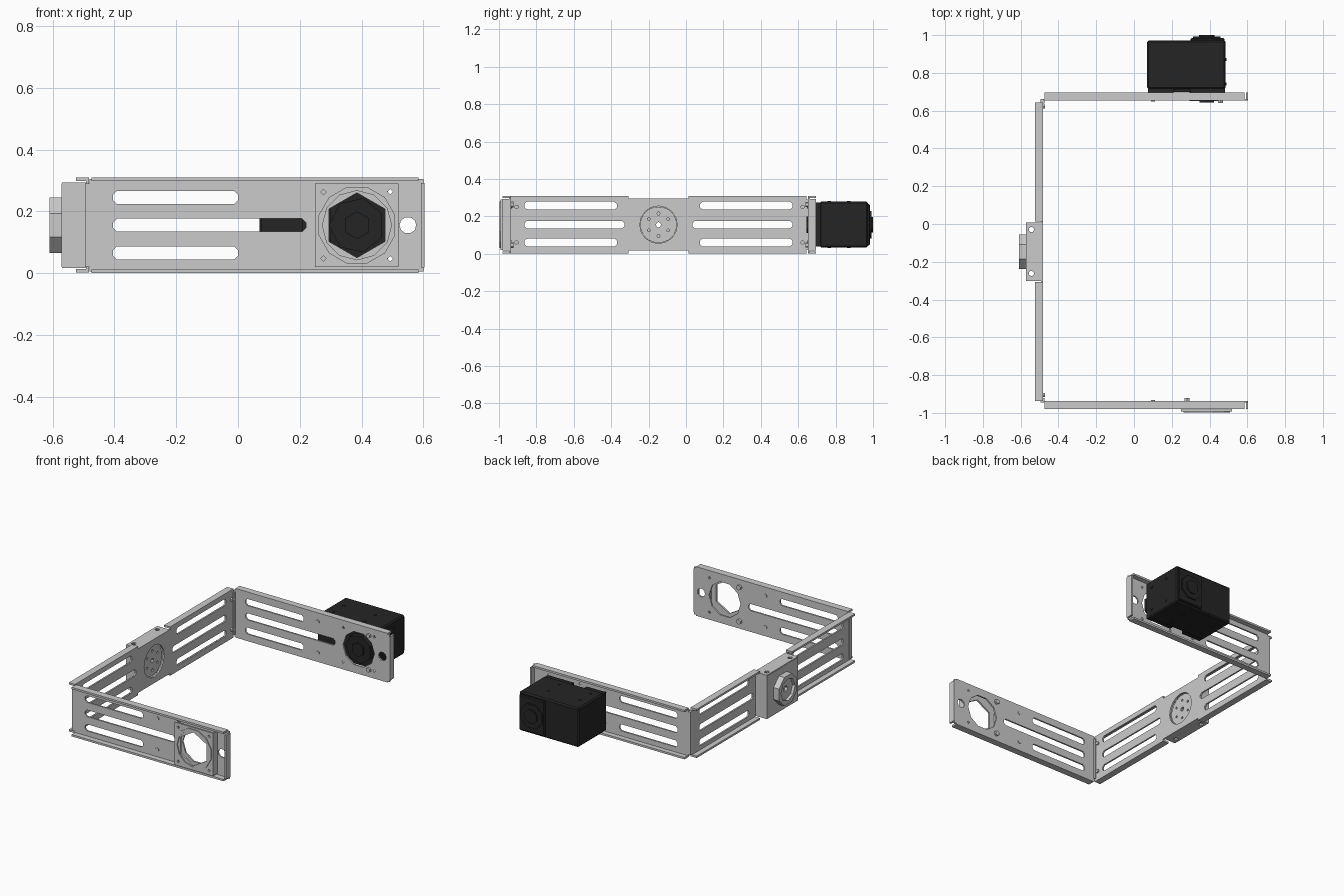
import bpy, bmesh
from math import cos, sin, pi
from mathutils import Matrix, Vector

if "Cube" in bpy.data.objects:
    bpy.data.objects.remove(bpy.data.objects["Cube"])

black = bpy.data.materials.new("dark_plastic")
black.diffuse_color = (0.018, 0.018, 0.018, 1)
black.use_nodes = True
black.node_tree.nodes["Principled BSDF"].inputs["Base Color"].default_value = black.diffuse_color
ZC = 0.155

# Local (u, v, w) axes mapped to world for each plate direction
AXES = {
    'y': Matrix(((1, 0, 0, 0), (0, 0, -1, 0), (0, 1, 0, 0), (0, 0, 0, 1))),   # u=x v=z
    'x': Matrix(((0, 0, 1, 0), (1, 0, 0, 0), (0, 1, 0, 0), (0, 0, 0, 1))),    # u=y v=z
    'z': Matrix.Identity(4),
}


def ngon(u, v, r, n=8, phase=0.0):
    return [(u + r * cos(phase + 2 * pi * i / n), v + r * sin(phase + 2 * pi * i / n)) for i in range(n)]


def slot(a, b, v, r=0.021):
    c, d = 0.6 * r, 0.4 * r
    return [(a + c, v - r), (b - c, v - r), (b, v - d), (b, v + d),
            (b - c, v + r), (a + c, v + r), (a, v + d), (a, v - d)]


def rect(u0, u1, v0, v1):
    return [(u0, v0), (u1, v0), (u1, v1), (u0, v1)]


def plate(name, loops, axis, w0, w1, mat=None):
    """Flat sheet: first loop is the outline, the others are holes."""
    cu = bpy.data.curves.new(name, 'CURVE')
    cu.dimensions, cu.fill_mode, cu.extrude = '2D', 'BOTH', abs(w1 - w0) / 2
    for pts in loops:
        sp = cu.splines.new('POLY')
        sp.points.add(len(pts) - 1)
        for p, (u, v) in zip(sp.points, pts):
            p.co = (u, v, 0, 1)
        sp.use_cyclic_u = True
    tmp = bpy.data.objects.new(name, cu)
    bpy.context.collection.objects.link(tmp)
    dg = bpy.context.evaluated_depsgraph_get()
    me = bpy.data.meshes.new_from_object(tmp.evaluated_get(dg))
    bpy.data.objects.remove(tmp)
    shift = Vector((0, 0, 0))
    shift['xyz'.index(axis)] = (w0 + w1) / 2
    me.transform(Matrix.Translation(shift) @ AXES[axis])
    for p in me.polygons:
        p.use_smooth = False
    me.materials.clear()
    if mat:
        me.materials.append(mat)
    ob = bpy.data.objects.new(name, me)
    bpy.context.collection.objects.link(ob)
    return ob


def box(name, x0, x1, y0, y1, z0, z1, mat=None, bevel=0):
    bm = bmesh.new()
    bmesh.ops.create_cube(bm, size=1)
    bmesh.ops.scale(bm, vec=(x1 - x0, abs(y1 - y0), z1 - z0), verts=bm.verts)
    bmesh.ops.translate(bm, vec=((x0 + x1) / 2, (y0 + y1) / 2, (z0 + z1) / 2), verts=bm.verts)
    if bevel:
        bmesh.ops.bevel(bm, geom=bm.edges[:], offset=bevel, segments=1, affect='EDGES')
    me = bpy.data.meshes.new(name)
    bm.to_mesh(me)
    bm.free()
    if mat:
        me.materials.append(mat)
    ob = bpy.data.objects.new(name, me)
    bpy.context.collection.objects.link(ob)
    return ob


def disc(name, u, v, r, axis, w0, w1, n=8, mat=None, holes=()):
    return plate(name, [ngon(u, v, r, n, pi / n)] + list(holes), axis, w0, w1, mat)


# Two long arms: slotted sheet with outward flanges and an end flange
HX = 0.385
CORNERS = [(HX + a * 0.108, ZC + b * 0.108) for a in (-1, 1) for b in (-1, 1)]
for side, yi, s, yo in (("front", -0.936, -1, -0.98), ("rear", 0.653, 1, 0.695)):
    loops = [rect(-0.48, 0.6, 0.006, 0.304),
             slot(-0.405, 0, 0.245), slot(-0.405, 0.22, ZC), slot(-0.405, 0, 0.065),
             ngon(HX, ZC, 0.11, 10), ngon(0.55, ZC, 0.027, 10)]
    loops += [ngon(0.1, z, 0.009, 6) for z in (0.255, 0.058)]
    loops += [ngon(x, z, 0.009, 4) for x, z in CORNERS]
    plate(side + "_arm_plate", loops, 'y', yi, yi + s * 0.01)
    for tag, z in (("lower", 0.0), ("upper", 0.298)):
        box(f"{side}_arm_{tag}_flange", -0.475, 0.585, yi, yo, z, z + 0.012)
        disc(f"{side}_{tag}_rivet", 0.1, 0.058 if z == 0 else 0.255, 0.012, 'y', yi - s * 0.005, yi + s * 0.014, 6)
    box(side + "_arm_end_flange", 0.592, 0.604, yi, yo, 0.018, 0.292)
    # bent corner joining arm and spine
    box(side + "_corner_bend", -0.495, -0.474, yi - s * 0.014, yi + s * 0.01, 0.02, 0.29)
    for z in (0.06, 0.25):
        disc(side + "_corner_screw", yi - s * 0.03, z, 0.012, 'x', -0.488, -0.472, 6)

# Spine: one stepped sheet with slots either side of the centre
YC = -0.147
half = [(0.16, 0.016 - ZC), (0.16, 0.0065 - ZC), (0.79, 0.0065 - ZC)]
right = [(YC + u, ZC + v) for u, v in half]
outline = right + [(u, 2 * ZC - v) for u, v in right[::-1]]
outline += [(2 * YC - u, v) for u, v in outline[::-1]]
loops = [outline, ngon(YC, ZC, 0.1, 16)]
for a, b in ((0.075, 0.57), (2 * YC - 0.57, 2 * YC - 0.075)):
    loops += [slot(a, b, 0.257), slot(a, b, 0.06)]
loops += [slot(0.035, 0.57, ZC), slot(2 * YC - 0.57, 2 * YC - 0.035, ZC)]
plate("spine_plate", loops, 'x', -0.492, -0.482)
for a, b in ((0.013, 0.643), (2 * YC - 0.643, 2 * YC - 0.013)):
    for z in (0.002, 0.298):
        box("spine_flange", -0.525, -0.482, a, b, z, z + 0.012)

# Centre bracket: shallow box over the middle of the spine, with a round hub
B0, B1 = YC - 0.155, YC + 0.155
for z in (0.017, 0.283):
    plate("bracket_flange", [rect(-0.57, -0.482, B0, B1)] +
          [ngon(-0.543, y, 0.014, 10) for y in (-0.262, -0.03)], 'z', z, z + 0.011)
for y in (B0, B1 - 0.01):
    box("bracket_side", -0.57, -0.49, y, y + 0.01, 0.025, 0.287)
plate("bracket_face", [rect(B0, B1, 0.02, 0.29), ngon(YC, ZC, 0.08, 8)], 'x', -0.572, -0.562)
disc("hub_ring", YC, ZC, 0.098, 'x', -0.61, -0.565, 8, holes=[ngon(YC, ZC, 0.07, 8)])
bolts = ngon(YC, ZC, 0.06, 6, pi / 6)
disc("hub_disc", YC, ZC, 0.098, 'x', -0.515, -0.495, 16,
     holes=[ngon(u, v, 0.008, 6) for u, v in bolts] + [ngon(YC, ZC, 0.014, 8)])
disc("hub_cap", YC, ZC, 0.075, 'x', -0.592, -0.575, 8, holes=[ngon(YC, ZC, 0.02, 6)])

# Idler panel raised on the front arm
plate("idler_panel", [rect(0.25, 0.52, 0.02, 0.29), ngon(HX, ZC, 0.105, 6, pi / 6)] +
      [ngon(x, z, 0.009, 4) for x, z in CORNERS], 'y', -0.992, -0.981)
for x in (0.25, 0.51):
    box("idler_panel_side", x, x + 0.01, -0.985, -0.94, 0.02, 0.29)
disc("idler_ring", HX, ZC, 0.128, 'y', -0.998, -0.99, 12, holes=[ngon(HX, ZC, 0.112, 12)])
for z in (0.047, 0.263):
    disc("idler_screw", 0.28, z, 0.016, 'y', -0.938, -0.922, 6)

# Motor on the rear arm
box("motor_body", 0.07, 0.485, 0.715, 0.972, 0.033, 0.28, black, 0.008)
for x0, x1 in ((0.074, 0.21), (0.3, 0.481)):
    box("motor_foot", x0, x1, 0.69, 0.722, 0.038, 0.275, black)
box("motor_mid_rib", 0.2, 0.31, 0.7, 0.72, 0.06, 0.25, black)
box("motor_rear_lid", 0.3, 0.478, 0.965, 0.984, 0.045, 0.265, black, 0.005)
disc("motor_rear_boss", HX, ZC, 0.08, 'y', 0.98, 0.993, 8, black)
disc("motor_rear_cap", HX, ZC, 0.045, 'y', 0.99, 1.0, 8, black)
disc("output_horn", HX, ZC, 0.09, 'y', 0.652, 0.72, 7, black)
disc("output_horn_cap", HX, ZC, 0.045, 'y', 0.643, 0.655, 6, black)
for x in (0.13, 0.35):
    for y in (0.765, 0.87):
        disc("motor_screw", x, y, 0.009, 'z', 0.03, 0.283, 6, black)
for y in (0.74, 0.87):
    for z in (0.08, 0.23):
        disc("motor_side_screw", y, z, 0.009, 'x', 0.48, 0.489, 6, black)
for x, z in CORNERS[2:]:
    disc("motor_mount_screw", x - 0.035, z, 0.014, 'y', 0.64, 0.655, 6)
